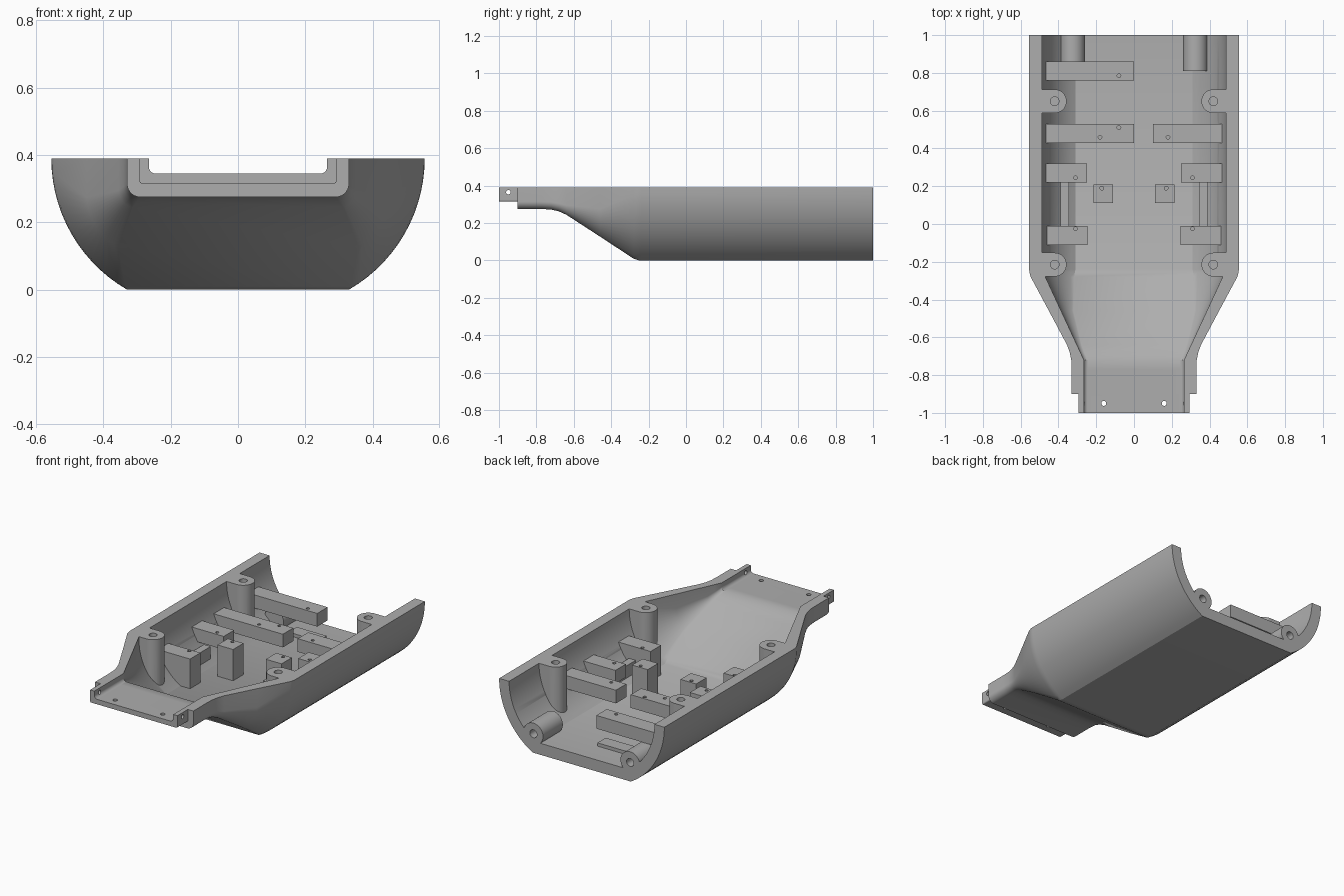
import bpy, bmesh, math
from mathutils import Matrix, Vector

old = bpy.data.objects.get("Cube")
if old:
    bpy.data.objects.remove(old, do_unlink=True)

TOP = 0.39
STEPS = 14

grey = bpy.data.materials.new("plain grey")
grey.use_nodes = True
colour = (0.42, 0.42, 0.42, 1)
grey.diffuse_color = colour
grey.node_tree.nodes["Principled BSDF"].inputs["Base Color"].default_value = colour


def make(name, bm):
    bmesh.ops.recalc_face_normals(bm, faces=bm.faces[:])
    mesh = bpy.data.meshes.new(name)
    bm.to_mesh(mesh)
    bm.free()
    mesh.materials.append(grey)
    obj = bpy.data.objects.new(name, mesh)
    bpy.context.collection.objects.link(obj)
    return obj


def section(hw, fw, fz, corner, t):
    """U profile from +x rim to -x rim: t=0 is a round bilge, t=1 a square tray."""
    a, h = hw - fw, TOP - fz
    r = (a * a + h * h) / (2 * a)
    sweep = math.asin(min(1, h / r))
    half = []
    for i in range(STEPS + 1):
        ang = sweep * i / STEPS
        bilge = Vector((hw - r + r * math.cos(ang), TOP - r * math.sin(ang)))
        q = math.pi / 2 * max(0, i - 1) / (STEPS - 1)
        tray = Vector((hw - corner + corner * math.cos(q), fz + corner - corner * math.sin(q)))
        if i == 0:
            tray = Vector((hw, TOP))
        half.append(bilge.lerp(tray, t))
    return half + [Vector((-p.x, p.y)) for p in reversed(half)]


def shell(name, stations):
    """Closed trough lofted through (y, outer profile, inner profile)."""
    bm = bmesh.new()
    rings = [[[bm.verts.new((p.x, y, p.y)) for p in prof] for prof in (outer, inner)]
             for y, outer, inner in stations]
    n = len(rings[0][0])
    for (o0, i0), (o1, i1) in zip(rings, rings[1:]):
        for k in range(n - 1):
            bm.faces.new((o0[k], o0[k + 1], o1[k + 1], o1[k]))
            bm.faces.new((i0[k], i1[k], i1[k + 1], i0[k + 1]))
        for k in (0, n - 1):
            bm.faces.new((o0[k], o1[k], i1[k], i0[k]))
    for o, i in (rings[0], rings[-1]):
        for k in range(n - 1):
            bm.faces.new((o[k], o[k + 1], i[k + 1], i[k]))
    return make(name, bm)


def add_box(bm, x0, x1, y0, y1, z0, z1):
    mat = Matrix.Translation(((x0 + x1) / 2, (y0 + y1) / 2, (z0 + z1) / 2))
    mat = mat @ Matrix.Diagonal((abs(x1 - x0), y1 - y0, z1 - z0, 1))
    bmesh.ops.create_cube(bm, size=1, matrix=mat)


def add_rod(bm, centre, r, length, axis="Z", sides=24):
    turn = {"X": Matrix.Rotation(math.pi / 2, 4, "Y"),
            "Y": Matrix.Rotation(math.pi / 2, 4, "X"), "Z": Matrix()}[axis]
    bmesh.ops.create_cone(bm, cap_ends=True, segments=sides, radius1=r, radius2=r,
                          depth=length, matrix=Matrix.Translation(centre) @ turn)


def boolean(obj, other, operation):
    mod = obj.modifiers.new(operation.title(), "BOOLEAN")
    mod.operation, mod.object, mod.solver = operation, other, "EXACT"
    bpy.context.view_layer.objects.active = obj
    bpy.ops.object.modifier_apply(modifier=mod.name)


# Main hull: round trough, sloping taper, shallow neck
def hull_outer(t):
    return section(0.555 - 0.225 * t, 0.33 - 0.04 * t, 0.275 * t, 0.04, t)


def hull_inner(t):
    return section(0.488 - 0.223 * t, 0.31 - 0.06 * t, 0.07 + 0.275 * t, 0.02, t)


taper = [(1, 0), (-0.24, 0), (-0.255, 0.005), (-0.28, 0.035), (-0.46, 0.465), (-0.64, 0.89),
         (-0.68, 0.955), (-0.72, 0.99), (-0.77, 1), (-0.9, 1)]
hull = shell("hull_shell", [(y, hull_outer(t), hull_inner(min(1, max(0, (-0.24 - y) / 0.48))))
                            for y, t in taper])

# Front mounting lip
lip_out = section(0.293, 0.28, 0.315, 0.008, 1)
lip = shell("front_lip", [(y, lip_out, hull_inner(1)) for y in (-0.9, -1)])

# Helper that trims interior parts to the middle of the wall
bm = bmesh.new()
loop = section(0.52, 0.32, 0.035, 0.03, 0)
bm.faces.new([bm.verts.new((p.x, -0.32, p.y)) for p in loop])
moved = bmesh.ops.extrude_face_region(bm, geom=bm.faces[:])["geom"]
bmesh.ops.translate(bm, vec=(0, 1.32, 0), verts=[v for v in moved if isinstance(v, bmesh.types.BMVert)])
core = make("trim_helper", bm)
core.hide_render = True

# Helper holding all screw holes
bm = bmesh.new()
for s in (-1, 1):
    for y in (0.65, -0.215):
        add_rod(bm, (s * 0.42, y, 0.33), 0.023, 0.24)
    add_rod(bm, (s * 0.325, 0.95, 0.115), 0.024, 0.2, "Y")
    add_rod(bm, (s * 0.16, -0.95, 0.33), 0.013, 0.1, sides=16)
    add_rod(bm, (s * 0.28, -0.95, 0.365), 0.012, 0.08, "X", 16)
    for x, y in ((0.18, 0.46), (0.31, 0.245), (0.17, 0.19), (0.31, -0.025)):
        add_rod(bm, (s * x, y, 0.26), 0.01, 0.1, sides=12)
for y in (0.785, 0.51):
    add_rod(bm, (-0.08, y, 0.26), 0.01, 0.1, sides=12)
drill = make("drill_helper", bm)
drill.hide_render = True

parts = []


def block(name, *size):
    bm = bmesh.new()
    add_box(bm, *size)
    parts.append(make(name, bm))


FLOOR, BAR = 0.05, 0.26
for s, side in ((-1, "right"), (1, "left")):
    # Screw bosses reaching back into the wall
    for y, place in ((0.65, "rear"), (-0.215, "front")):
        bm = bmesh.new()
        add_rod(bm, (s * 0.42, y, 0.2), 0.063, 2 * (TOP - 0.2), sides=40)
        parts.append(make(f"{place}_boss_{side}", bm))
        block(f"{place}_boss_web_{side}", s * 0.42, s * 0.53, y - 0.063, y + 0.063, FLOOR, TOP)

    # Rear screw tubes lying in the bilge
    bm = bmesh.new()
    add_rod(bm, (s * 0.325, 0.905, 0.115), 0.065, 0.19, "Y", 40)
    parts.append(make(f"rear_tube_{side}", bm))

    # Board supports
    block(f"front_support_{side}", s * 0.245, s * 0.49, -0.11, -0.01, FLOOR, 0.25)
    block(f"middle_support_{side}", s * 0.25, s * 0.49, 0.22, 0.32, 0.18, BAR)
    block(f"side_rib_{side}", s * 0.345, s * 0.39, -0.02, 0.23, FLOOR, 0.17)
    block(f"post_{side}", s * 0.11, s * 0.215, 0.11, 0.21, FLOOR, BAR)

# Cross bars, longer on one side, with low sills beneath
block("cross_bar_left", 0.10, 0.49, 0.43, 0.53, 0.18, BAR)
block("cross_bar_right", -0.49, 0, 0.43, 0.53, 0.18, BAR)
block("rear_cross_bar_right", -0.49, 0, 0.76, 0.86, 0.18, BAR)
block("rear_sill_right", -0.2, 0, 0.77, 0.85, FLOOR, 0.09)

for part in parts:
    boolean(part, core, "INTERSECT")
for part in parts + [hull, lip]:
    boolean(part, drill, "DIFFERENCE")
for helper in (core, drill):
    bpy.data.objects.remove(helper, do_unlink=True)

# Smooth shading with sharp edges kept
bpy.ops.object.select_all(action="DESELECT")
for part in parts + [hull, lip]:
    part.select_set(True)
bpy.context.view_layer.objects.active = hull
bpy.ops.object.shade_smooth_by_angle(angle=math.radians(30))
